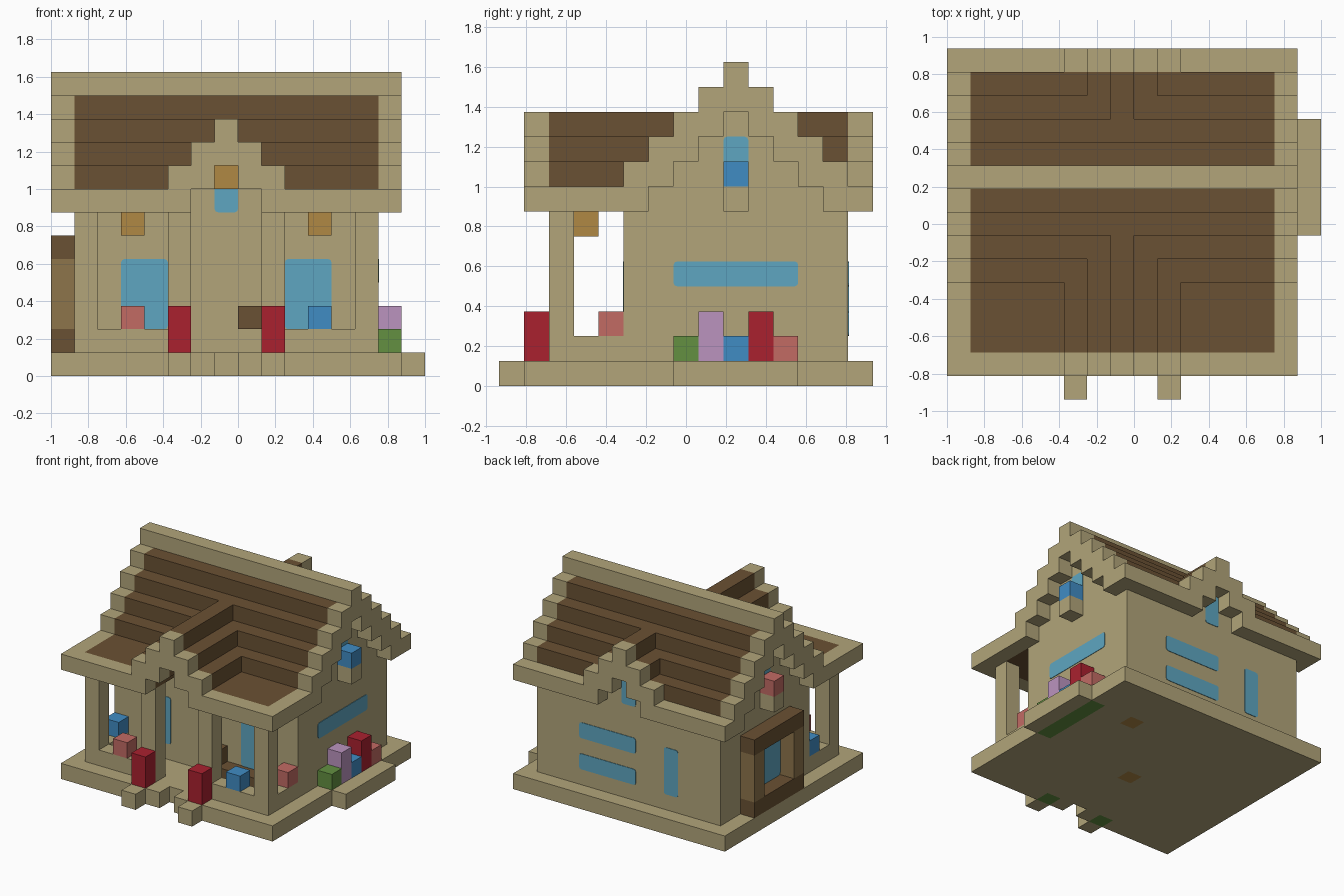
import bpy, bmesh
from mathutils import Vector

if "Cube" in bpy.data.objects:
    bpy.data.objects.remove(bpy.data.objects["Cube"])

U = 0.125                      # size of one block
ORIGIN = Vector((-1, -0.9375, 0))
HEX = {"tan_stone": "b2a57a", "dark_brown_wood": "6a5133", "mid_brown_wood": "8d754b",
       "window_blue": "5ea6c1", "flower_blue": "408cc4", "flower_red": "aa212f",
       "flower_pink": "c26b64", "flower_purple": "bb94bf", "leaf_green": "639041",
       "lantern_orange": "b08844"}


def linear(h):
    return [(c / 12.92 if c <= 0.04045 else ((c + 0.055) / 1.055) ** 2.4)
            for c in (int(h[n:n + 2], 16) / 255 for n in (0, 2, 4))] + [1]


MATS = {}
for name, h in HEX.items():
    m = bpy.data.materials.new(name)
    m.use_nodes = True
    m.diffuse_color = linear(h)
    m.node_tree.nodes["Principled BSDF"].inputs["Base Color"].default_value = linear(h)
    MATS[name] = m
TAN, DARK, MID, GLASS, BLUE, RED, PINK, PURPLE, GREEN, ORANGE = HEX

blocks = {}                    # cell -> (part, colour)


def fill(part, xs, ys, zs, colour=TAN):
    """Fill a range of cells; each range is (start, end) or a single index."""
    r = [range(*a) if isinstance(a, tuple) else (a,) for a in (xs, ys, zs)]
    for i in r[0]:
        for j in r[1]:
            for k in r[2]:
                blocks[i, j, k] = (part, colour)


# base slab with an entrance notch, two front steps and a side ledge
fill("base", (0, 15), (1, 15), 0)
del blocks[7, 1, 0]
fill("base", 15, (7, 12), 0)
for i in (5, 9):
    fill("base", i, 0, 0)
    fill("base", i, 1, 0, GREEN)
fill("base", 14, (7, 12), 0, GREEN)
fill("base", 7, 6, 0, ORANGE)
fill("base", 11, 11, 0, ORANGE)


def roof_span(i, j):
    """Bottom and top of the stepped main roof or the crossing gable."""
    d, e = abs(j - 9), abs(i - 7)
    low, top = max(7, 11 - d), max(8, 13 - d)
    if e <= 2 and 11 - e > top:
        low, top = 9 - e, 11 - e
    return low, top


# stepped roof with pale trim, and solid walls rising to meet it
for i in range(15):
    for j in range(1, 15):
        low, top = roof_span(i, j)
        trim = i in (0, 14) or j in (1, 9, 14)
        fill("roof", i, j, (low, top), TAN if trim else DARK)
        if 1 <= i <= 13 and 5 <= j <= 13:
            fill("walls", i, j, (1, low))

# porch posts and rails
for i in (1, 5, 9, 13):
    fill("porch_posts", i, 2, (1, 7))
for i in (1, 13):
    fill("porch_rails", i, (3, 5), 1)
for i in (2, 10):
    fill("porch_rails", (i, i + 3), 2, 1)

# porch bench and door handle
fill("porch_bench", (9, 12), 4, 1, DARK)
fill("door_handle", 8, 4, 2, DARK)

# hanging lanterns
for i, k in ((3, 6), (11, 6), (7, 8)):
    fill("lanterns", i, 3, k, ORANGE)

# timber frame on the right-hand wall
for k in (1, 5):
    fill("timber_frame", 0, (7, 12), k, DARK)
for j in (7, 11):
    fill("timber_frame", 0, j, (2, 5), MID)

# flowers by the entrance, on the rails and along the side
for i in (5, 9):
    fill("entrance_flowers", i, 1, (1, 3), RED)
for i, j, colour in ((3, 2, PINK), (11, 2, BLUE), (13, 4, PINK), (1, 4, BLUE)):
    fill("rail_flowers", i, j, 2, colour)
for n, (colour, tall) in enumerate(((GREEN, 1), (PURPLE, 2), (BLUE, 1), (RED, 2), (PINK, 1))):
    fill("side_flowers", 14, 7 + n, (1, 1 + tall), colour)

# attic window boxes with a flower each
for i, colour in ((0, PINK), (14, BLUE)):
    fill("attic_window_boxes", i, 9, 7)
    fill("attic_flowers", i, 9, 8, colour)


def link(name, bm, colours):
    me = bpy.data.meshes.new(name)
    bm.to_mesh(me)
    bm.free()
    for c in colours:
        me.materials.append(MATS[c])
    bpy.context.collection.objects.link(bpy.data.objects.new(name, me))


def build(part):
    """Mesh the exposed faces of one part and merge flat areas."""
    cells = {c: v[1] for c, v in blocks.items() if v[0] == part}
    colours = sorted(set(cells.values()))
    bm = bmesh.new()
    for cell, colour in cells.items():
        for axis in range(3):
            for side in (0, 1):
                n = list(cell)
                n[axis] += 2 * side - 1
                if tuple(n) in blocks:
                    continue
                corners = []
                for a, b in ((0, 0), (1, 0), (1, 1), (0, 1)):
                    p = Vector(cell)
                    p[axis] += side
                    p[(axis + 1) % 3] += a
                    p[(axis + 2) % 3] += b
                    corners.append(bm.verts.new(ORIGIN + p * U))
                f = bm.faces.new(corners if side else corners[::-1])
                f.material_index = colours.index(colour)
    bmesh.ops.remove_doubles(bm, verts=bm.verts, dist=0.001)
    bmesh.ops.dissolve_limit(bm, angle_limit=0.01, verts=bm.verts, edges=bm.edges,
                             delimit={'MATERIAL', 'NORMAL'})
    link(part, bm, colours)


for part in sorted({v[0] for v in blocks.values()}):
    build(part)


def window(name, low, high):
    """Thin glass plate lying on a wall; low and high are block coordinates."""
    a, b = ORIGIN + Vector(low) * U, ORIGIN + Vector(high) * U
    bm = bmesh.new()
    bmesh.ops.create_cube(bm, size=1)
    for v in bm.verts:
        size = [max(s, 0.008) for s in b - a]
        v.co = (a + b) / 2 + Vector(c * s for c, s in zip(v.co, size))
    # soften the four corners seen face on
    axis = min(range(3), key=lambda n: (b - a)[n])
    edges = [e for e in bm.edges
             if abs((e.verts[0].co - e.verts[1].co)[axis]) > 0.001]
    bmesh.ops.bevel(bm, geom=edges, offset=0.018, segments=2, profile=0.5, affect='EDGES')
    link(name, bm, [GLASS])


FRONT, BACK, LEFT, RIGHT = 5, 14, 14, 1   # wall planes
window("front_window_right", (3, FRONT, 2), (5, FRONT, 5))
window("front_window_left", (10, FRONT, 2), (12, FRONT, 5))
window("front_gable_window", (7, FRONT, 7), (8, FRONT, 9))
window("back_gable_window", (7, BACK, 7), (8, BACK, 9))
window("back_window_upper", (7, BACK, 4), (11, BACK, 5))
window("back_window_lower", (7, BACK, 2), (11, BACK, 3))
window("back_window_tall", (4, BACK, 2), (5, BACK, 5))
window("left_window_strip", (LEFT, 7, 4), (LEFT, 12, 5))
window("right_framed_window", (RIGHT, 8, 2), (RIGHT, 11, 5))
for name, x in (("left", LEFT), ("right", RIGHT)):
    window(name + "_attic_window", (x, 9, 8), (x, 10, 10))
